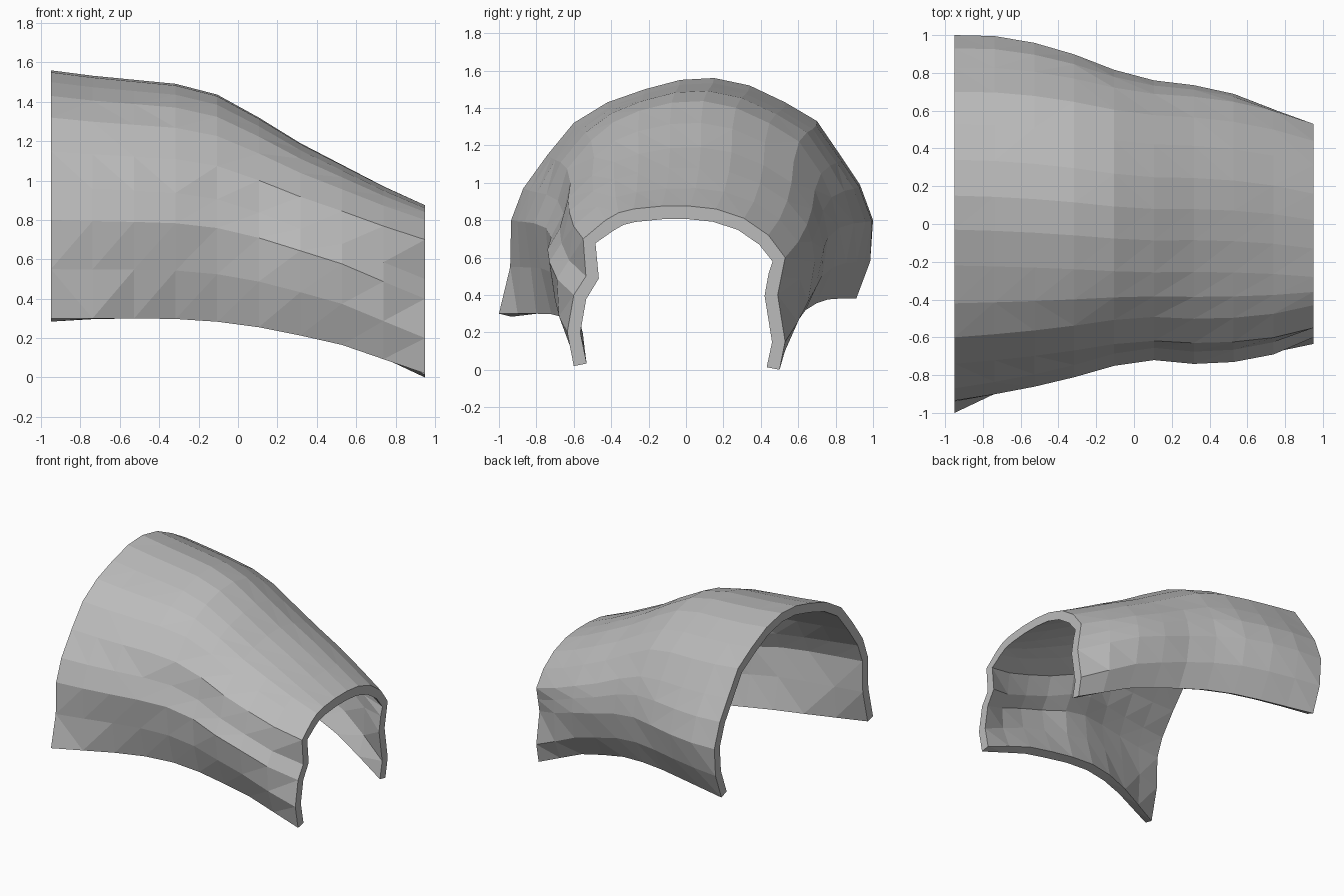
import bpy
import bmesh
from mathutils import Vector

default_cube = bpy.data.objects.get("Cube")
if default_cube:
    bpy.data.objects.remove(default_cube, do_unlink=True)

HALF_LENGTH = 0.95
THICKNESS = 0.07

# Outer arch outlines (y, z) at the wide and the narrow end
wide_arch = [(-1, .3), (-.94, .55), (-.935, .8), (-.87, .97), (-.74, 1.15), (-.6, 1.32),
             (-.42, 1.43), (-.22, 1.5), (-.03, 1.55), (.15, 1.56), (.34, 1.52), (.53, 1.43),
             (.7, 1.33), (.83, 1.14), (.93, .99), (1, .8), (.985, .58), (.91, .38)]
narrow_arch = [(-.6, .02), (-.635, .2), (-.6, .4), (-.535, .5), (-.55, .7), (-.43, .8),
               (-.36, .84), (-.28, .86), (-.13, .875), (.02, .875), (.16, .86), (.31, .81),
               (.44, .72), (.53, .6), (.51, .5), (.49, .4), (.53, .15), (.5, 0)]

# How far each station has moved from the wide to the narrow outline
width_front_rim = [0, .25, .5, .7, .84, .9, .93, .96, .98, 1]
width_front_side = [0, .1, .22, .37, .55, .64, .58, .61, .73, 1]
width_back_side = [0, .01, .08, .2, .36, .47, .52, .61, .77, 1]
width_back_rim = [0, .12, .24, .37, .51, .66, .76, .85, .93, 1]
height_crown = [0, .04, .07, .1, .18, .35, .54, .7, .86, 1]
height_rim = [0, 0, 0, .01, .06, .16, .31, .48, .74, 1]

STATIONS = len(height_crown)
LAST = len(wide_arch) - 1


def mix(a, b, t):
    return a + (b - a) * t


def smooth_step(value, start, end):
    t = min(max((value - start) / (end - start), 0), 1)
    return t * t * (3 - 2 * t)


def outer_section(station):
    """Outline of the arch at one station, blended between both ends."""
    points = []
    for index, (wide, narrow) in enumerate(zip(wide_arch, narrow_arch)):
        from_rim = min(index, LAST - index)
        side = mix(width_front_side[station], width_back_side[station],
                   smooth_step(index, 4, LAST - 4))
        rims = width_front_rim if index < LAST / 2 else width_back_rim
        across = mix(rims[station], side, smooth_step(from_rim, 0, 2))
        up = mix(height_rim[station], height_crown[station], smooth_step(from_rim, 0, 5))
        points.append(Vector((mix(wide[0], narrow[0], across), mix(wide[1], narrow[1], up))))
    return points


def inner_section(outer):
    """Outline offset inwards by the wall thickness."""
    points = []
    for index, point in enumerate(outer):
        before = outer[max(index - 1, 0)]
        after = outer[min(index + 1, LAST)]
        along = (after - before).normalized()
        points.append(point + Vector((along.y, -along.x)) * THICKNESS)
    return points


# Closed wall section per station: outside one way, inside back again
bm = bmesh.new()
rings = []
for station in range(STATIONS):
    x = mix(-HALF_LENGTH, HALF_LENGTH, station / (STATIONS - 1))
    outer = outer_section(station)
    loop = outer + inner_section(outer)[::-1]
    rings.append([bm.verts.new((x, p.x, p.y)) for p in loop])

# Skin between neighbouring sections, split into flat triangles
count = len(rings[0])
for ring, following in zip(rings, rings[1:]):
    for k in range(count):
        n = (k + 1) % count
        bm.faces.new((ring[k], ring[n], following[n], following[k]))
bmesh.ops.triangulate(bm, faces=bm.faces[:], quad_method='SHORT_EDGE')

# End rims
for ring in (rings[0], rings[-1]):
    for k in range(LAST):
        bm.faces.new((ring[k], ring[k + 1], ring[count - 2 - k], ring[count - 1 - k]))
bmesh.ops.recalc_face_normals(bm, faces=bm.faces[:])

mesh = bpy.data.meshes.new("arched_shell")
bm.to_mesh(mesh)
bm.free()
shell = bpy.data.objects.new("arched_shell", mesh)
bpy.context.collection.objects.link(shell)

# Plain grey
grey = bpy.data.materials.new("plain_grey")
grey.use_nodes = True
colour = (0.5, 0.5, 0.5, 1)
grey.diffuse_color = colour
grey.node_tree.nodes["Principled BSDF"].inputs["Base Color"].default_value = colour
mesh.materials.append(grey)
